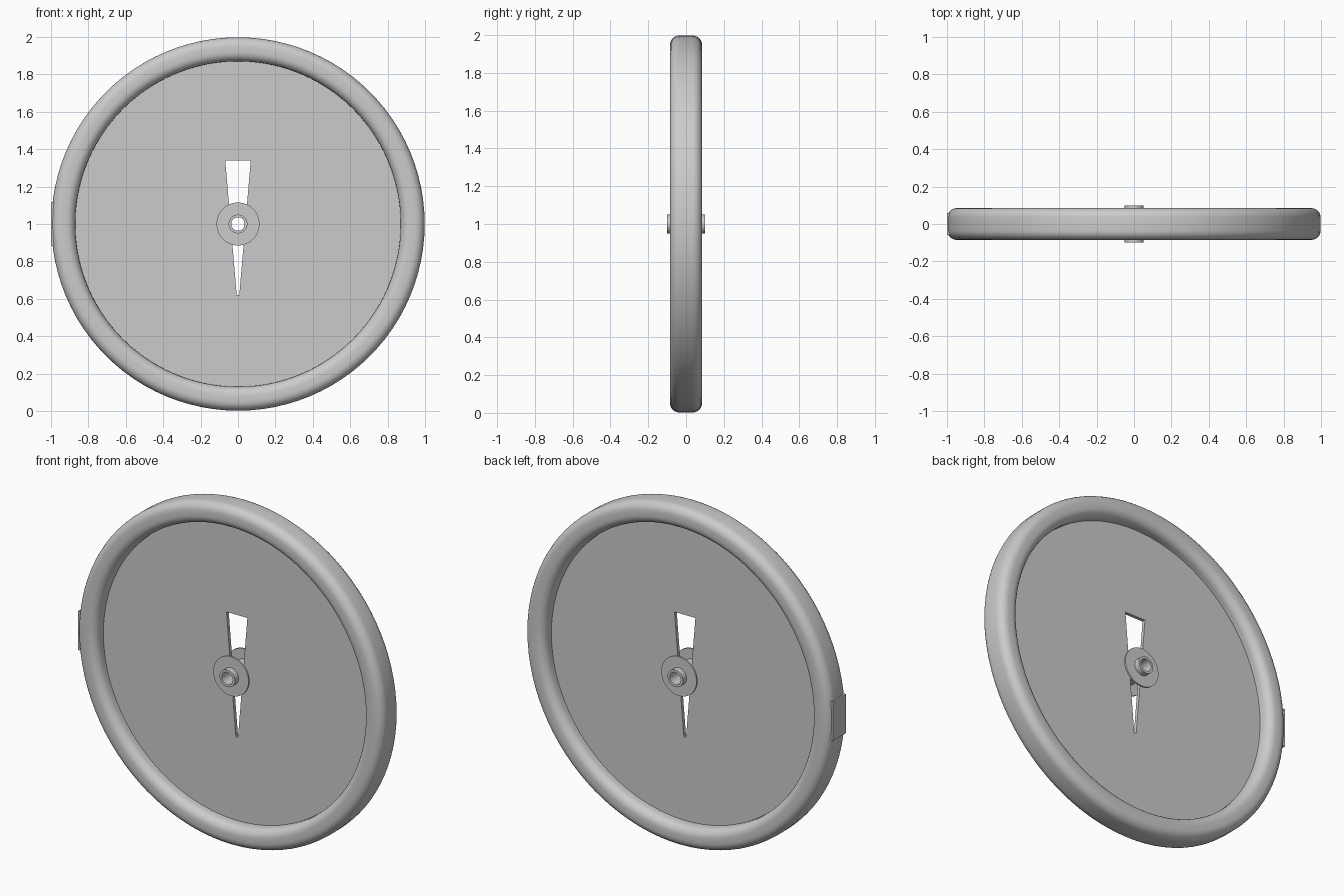
import bpy, bmesh, math

if "Cube" in bpy.data.objects:
    bpy.data.objects.remove(bpy.data.objects["Cube"])

grey = bpy.data.materials.new("plain_grey")
grey.diffuse_color = (0.6, 0.6, 0.6, 1)
grey.use_nodes = True
grey.node_tree.nodes["Principled BSDF"].inputs["Base Color"].default_value = grey.diffuse_color


def finish(name, bm, smooth=False):
    bmesh.ops.recalc_face_normals(bm, faces=bm.faces)
    me = bpy.data.meshes.new(name)
    bm.to_mesh(me)
    bm.free()
    me.materials.append(grey)
    ob = bpy.data.objects.new(name, me)
    bpy.context.collection.objects.link(ob)
    if smooth:
        bpy.ops.object.select_all(action='DESELECT')
        ob.select_set(True)
        bpy.context.view_layer.objects.active = ob
        bpy.ops.object.shade_smooth_by_angle(angle=math.radians(35))
    return ob


def lathe(name, profile, n):
    """Spin a closed (radius, y) profile around the wheel axle at z = 1."""
    bm = bmesh.new()
    rings = []
    for i in range(n):
        a = 2 * math.pi * i / n
        rings.append([bm.verts.new((r * math.cos(a), y, 1 + r * math.sin(a))) for r, y in profile])
    m = len(profile)
    for i in range(n):
        p, q = rings[i], rings[(i + 1) % n]
        for j in range(m):
            k = (j + 1) % m
            bm.faces.new((p[j], p[k], q[k], q[j]))
    return finish(name, bm, True)


def prism(name, points, y0, y1):
    """Extrude an (x, z) outline along y."""
    bm = bmesh.new()
    f = bm.faces.new([bm.verts.new((x, y0, z)) for x, z in points])
    ext = bmesh.ops.extrude_face_region(bm, geom=[f])
    vs = [v for v in ext["geom"] if isinstance(v, bmesh.types.BMVert)]
    bmesh.ops.translate(bm, verts=vs, vec=(0, y1 - y0, 0))
    return finish(name, bm)


# Rim: rounded rectangular cross-section
c = 0.05
tyre = []
for cr, cy, start in ((0.948, 0.035, 0), (0.92, 0.035, 90), (0.92, -0.035, 180), (0.948, -0.035, 270)):
    for s in range(7):
        a = math.radians(start + 15 * s)
        tyre.append((cr + c * math.cos(a), cy + c * math.sin(a)))
lathe("rim", tyre, 96)

# Hub: hollow axle tube with two flanges
half = [(0.036, 0.1), (0.05, 0.1), (0.05, 0.066), (0.115, 0.066), (0.115, 0.056), (0.055, 0.056)]
lathe("hub", half + [(r, -y) for r, y in reversed(half)], 48)

# Disc with a tapered slot through the middle
n = 96
disc = prism("disc", [(0.89 * math.cos(2 * math.pi * i / n), 1 + 0.89 * math.sin(2 * math.pi * i / n))
                      for i in range(n)], -0.01, 0.01)
cutter = prism("slot_cutter", [(-0.068, 1.34), (0.068, 1.34), (0.007, 0.62), (-0.007, 0.62)], -0.05, 0.05)
cutter.hide_render = True
cutter.hide_viewport = True
cut = disc.modifiers.new("slot", 'BOOLEAN')
cut.operation = 'DIFFERENCE'
cut.solver = 'EXACT'
cut.object = cutter

# Small flat plate on the left of the rim
prism("rim_plate", [(-1.0, 0.885), (-0.985, 0.885), (-0.985, 1.115), (-1.0, 1.115)], -0.06, 0.06)
